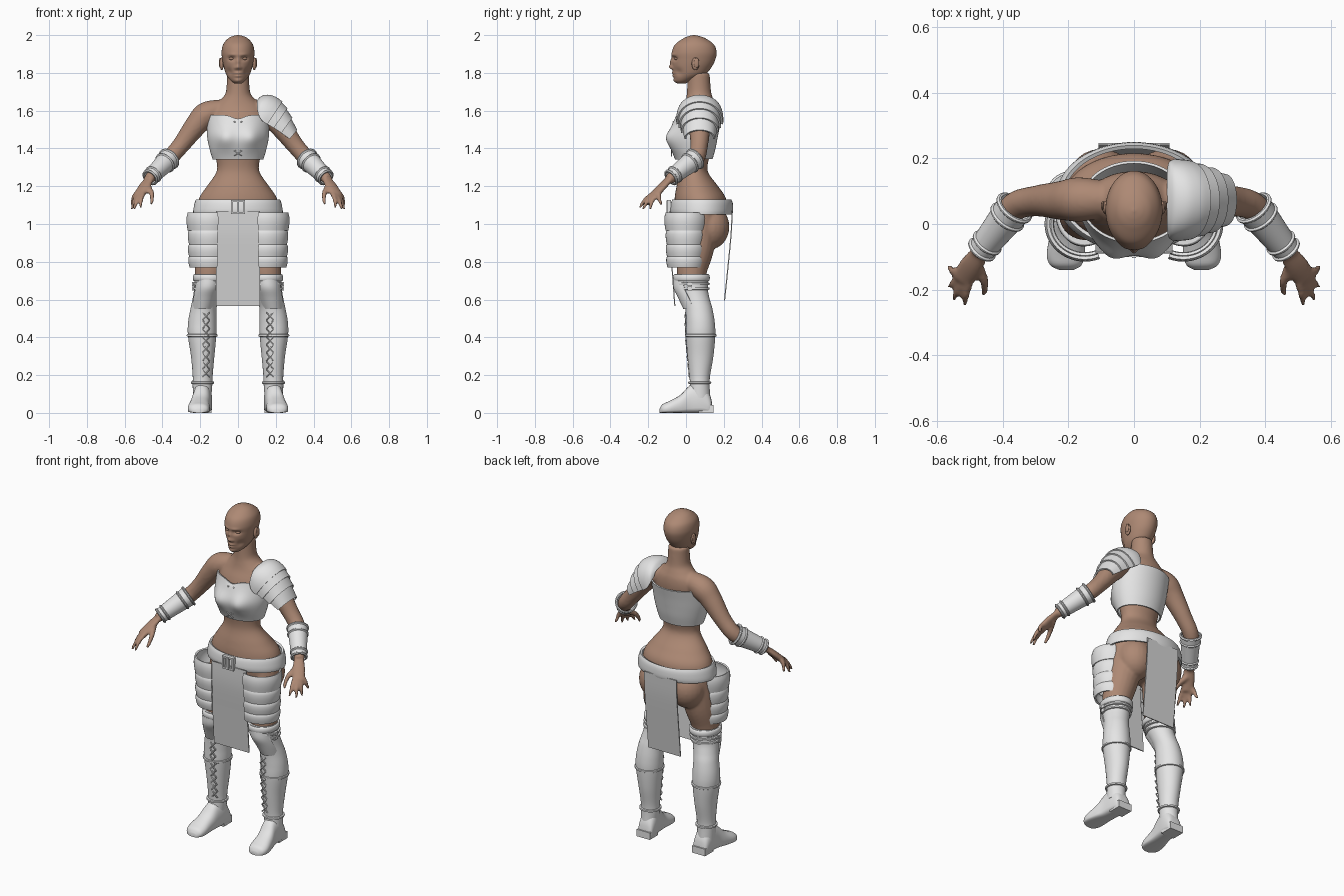
import bpy, bmesh, math
from math import sin, cos, pi, radians
from mathutils import Vector

if "Cube" in bpy.data.objects:
    bpy.data.objects.remove(bpy.data.objects["Cube"])


def material(name, r, g, b):
    m = bpy.data.materials.new(name)
    m.use_nodes = True
    m.diffuse_color = (r, g, b, 1)
    m.node_tree.nodes["Principled BSDF"].inputs["Base Color"].default_value = (r, g, b, 1)
    return m


SKIN = material("brown skin", .42, .25, .175)
ARMOUR = material("pale grey armour", .78, .78, .78)
CLOTH = material("grey cloth", .66, .66, .66)


def spline(keys, n=6):
    """Smooth interpolation through tuples."""
    out, last = [], len(keys) - 1
    for i in range(last):
        p = [keys[max(0, min(last, i + k))] for k in (-1, 0, 1, 2)]
        for j in range(n):
            t = j / n
            out.append([.5 * (2*b + (c-a)*t + (2*a - 5*b + 4*c - d)*t*t + (3*b - a - 3*c + d)*t**3)
                        for a, b, c, d in zip(*p)])
    return out + [list(keys[-1])]


def sheet(bm, rows, closed=True, cap=True, thick=0):
    """Skin a list of point rows with quads."""
    vs = [[bm.verts.new(p) for p in row] for row in rows]
    n, faces = len(vs[0]), []
    for a, b in zip(vs, vs[1:]):
        for i in range(n if closed else n - 1):
            k = (i + 1) % n
            faces.append(bm.faces.new((a[i], a[k], b[k], b[i])))
    if closed and cap:
        faces += [bm.faces.new(vs[0]), bm.faces.new(vs[-1])]
    bmesh.ops.recalc_face_normals(bm, faces=faces)
    if thick:
        bmesh.ops.solidify(bm, geom=faces, thickness=thick)


def hoops(keys, n=6, seg=40, s=1):
    """Level oval rings from (z, front y, back y, half width, centre x)."""
    return [[(s * (x + w * sin(2*pi*i/seg)), (f + b)/2 - (b - f)/2 * cos(2*pi*i/seg), z)
             for i in range(seg)] for z, f, b, w, x in spline(keys, n)]


def tube(keys, n=5, seg=20, flat=1, s=1):
    """Rings square to a path of (x, y, z, radius)."""
    pts = spline(keys, n)
    ps = [Vector((s * p[0], p[1], p[2])) for p in pts]
    whole = (ps[-1] - ps[0]).normalized()
    ref = Vector((0, 1, 0)) if abs(whole.z) > .9 else Vector((0, 0, 1))
    rows = []
    for i, p in enumerate(ps):
        t = (ps[min(i + 1, len(ps) - 1)] - ps[max(i - 1, 0)]).normalized()
        u = t.cross(ref).normalized()
        v = u.cross(t)
        rows.append([p + pts[i][3] * (u * cos(2*pi*k/seg) + v * flat * sin(2*pi*k/seg))
                     for k in range(seg)])
    return rows


def ball(bm, c, r):
    got = bmesh.ops.create_uvsphere(bm, u_segments=24, v_segments=14, radius=1)
    for v in got["verts"]:
        v.co = Vector(c) + Vector([a * b for a, b in zip(v.co, r)])


def sculpt(bm, centre, radius, push):
    """Soft push of nearby points."""
    for v in bm.verts:
        d = sum(((a - b) / r) ** 2 for a, b, r in zip(v.co, centre, radius))
        v.co += Vector(push) * math.exp(-d)


def finish(bm, name, mat, voxel=0, angle=40):
    bmesh.ops.recalc_face_normals(bm, faces=bm.faces)
    me = bpy.data.meshes.new(name)
    bm.to_mesh(me)
    bm.free()
    me.materials.append(mat)
    me.shade_smooth()
    me.set_sharp_from_angle(angle=radians(angle))
    ob = bpy.data.objects.new(name, me)
    bpy.context.collection.objects.link(ob)
    if voxel:
        r = ob.modifiers.new("blend", "REMESH")
        r.mode, r.voxel_size, r.use_smooth_shade = "VOXEL", voxel, True
        m = ob.modifiers.new("soften", "SMOOTH")
        m.factor, m.iterations = .5, 5
    return ob


def box(bm, c, size):
    for v in bmesh.ops.create_cube(bm, size=1)["verts"]:
        v.co = Vector(c) + Vector([a * b for a, b in zip(v.co, size)])


SIDES = ((1, "left"), (-1, "right"))

# Body: torso, thighs, arms and hands blended together
bm = bmesh.new()
sheet(bm, hoops([(.92, 0, .16, .11, 0), (1, -.05, .2, .2, 0), (1.08, -.06, .215, .215, 0),
                 (1.14, -.06, .21, .205, 0), (1.2, -.05, .17, .165, 0), (1.28, -.032, .115, .113, 0),
                 (1.36, -.04, .125, .12, 0), (1.46, -.06, .145, .142, 0), (1.56, -.035, .16, .15, 0),
                 (1.62, -.01, .158, .13, 0), (1.66, 0, .145, .09, 0), (1.7, .005, .133, .064, 0),
                 (1.8, .01, .125, .058, 0)]))
for s, side in SIDES:
    ball(bm, (s * .1, .125, .985), (.105, .105, .12))
    sheet(bm, tube([(.115, .075, 1.03, .1), (.135, .055, .87, .093), (.15, .03, .75, .08),
                    (.16, .03, .64, .065)], s=s))
    sheet(bm, tube([(.08, .075, 1.605, .055), (.165, .075, 1.58, .068), (.22, .072, 1.525, .06),
                    (.3, .07, 1.42, .047), (.365, .052, 1.345, .044), (.42, -.02, 1.29, .038),
                    (.475, -.09, 1.235, .027)], s=s))
    sheet(bm, tube([(.465, -.08, 1.245, .028), (.495, -.125, 1.2, .036), (.525, -.17, 1.15, .036)],
                   flat=.5, s=s))
    tips = [(.515, -.245, 1.085), (.55, -.228, 1.077), (.562, -.19, 1.077), (.562, -.13, 1.1)]
    for k, (x, y, z) in enumerate(tips):
        rx, ry = .502 + .013 * k, -.178 + .012 * k
        sheet(bm, tube([(rx, ry, 1.16, .013), ((rx + x) / 2 + .004, (ry + y) / 2 - .006, (1.17 + z) / 2, .012),
                        (x, y, z, .008)], seg=10, s=s))
    sheet(bm, tube([(.48, -.12, 1.2, .018), (.456, -.175, 1.16, .014), (.458, -.215, 1.105, .009)],
                   seg=10, s=s))
finish(bm, "body", SKIN, voxel=.008)

# Head with sculpted face
bm = bmesh.new()
sheet(bm, hoops([(1.745, -.045, 0, .02, 0), (1.76, -.058, .035, .04, 0), (1.79, -.066, .1, .062, 0),
                 (1.83, -.072, .135, .075, 0), (1.87, -.075, .155, .083, 0), (1.91, -.075, .162, .087, 0),
                 (1.95, -.058, .148, .079, 0), (1.98, -.018, .108, .055, 0), (1.994, .012, .075, .03, 0),
                 (2, .037, .045, .004, 0)], n=9, seg=80))
for s in (1, -1):
    sculpt(bm, (s * .034, -.07, 1.876), (.02, .04, .012), (0, .014, 0))
    sculpt(bm, (s * .03, -.07, 1.896), (.022, .03, .008), (0, -.005, 0))
    sculpt(bm, (s * .013, -.075, 1.826), (.008, .03, .008), (0, -.007, 0))
    sculpt(bm, (s * .05, -.045, 1.805), (.02, .03, .02), (-s * .006, .004, 0))
sculpt(bm, (0, -.075, 1.831), (.011, .04, .012), (0, -.016, 0))
sculpt(bm, (0, -.075, 1.858), (.009, .04, .02), (0, -.01, 0))
sculpt(bm, (0, -.07, 1.799), (.02, .03, .006), (0, -.008, 0))
sculpt(bm, (0, -.07, 1.783), (.018, .03, .006), (0, -.008, 0))
sculpt(bm, (0, -.055, 1.757), (.022, .03, .014), (0, -.008, 0))
for s in (1, -1):
    ball(bm, (s * .033, -.047, 1.876), (.016, .014, .009))
    ball(bm, (s * .086, .05, 1.848), (.011, .02, .034))
    ball(bm, (s * .095, .056, 1.853), (.006, .014, .026))
finish(bm, "head", SKIN, angle=70)

# Chest wrap with bust, neckline dip, rivets and lacing
bm = bmesh.new()
sheet(bm, hoops([(1.345, -.05, .133, .127, 0), (1.4, -.068, .148, .143, 0), (1.46, -.075, .16, .155, 0),
                 (1.52, -.064, .172, .157, 0), (1.575, -.05, .185, .155, 0)], seg=64), cap=False, thick=.008)
for s in (1, -1):
    sculpt(bm, (s * .073, -.085, 1.455), (.058, .07, .06), (0, -.034, 0))
sculpt(bm, (0, -.06, 1.585), (.04, .05, .03), (0, 0, -.022))
for s in (1, -1):
    ball(bm, (s * .018, -.066, 1.54), (.005, .005, .005))
    for z in (1.36, 1.385):
        sheet(bm, tube([(s * .02, -.076, z, .003), (-s * .02, -.076, z + .025, .003)], seg=6))
finish(bm, "chest_wrap", ARMOUR)

# Belt and buckle
bm = bmesh.new()
sheet(bm, hoops([(1.05, -.078, .245, .236, 0), (1.07, -.084, .25, .237, 0), (1.11, -.08, .248, .23, 0),
                 (1.13, -.072, .24, .222, 0)], n=3, seg=64), cap=False, thick=.012)
finish(bm, "belt", ARMOUR)
bm = bmesh.new()
for s in (1, -1):
    box(bm, (s * .032, -.09, 1.09), (.012, .02, .075))
    box(bm, (0, -.09, 1.09 + s * .033), (.07, .02, .01))
box(bm, (0, -.096, 1.09), (.012, .016, .07))
finish(bm, "buckle", ARMOUR)

# Hanging front and back cloths
for name, path, half in (("front_cloth", [(-.088, 1.07), (-.09, .95), (-.077, .77), (-.062, .565)], .117),
                         ("back_cloth", [(.247, 1.07), (.242, .95), (.225, .77), (.207, .595)], .108)):
    bm = bmesh.new()
    sheet(bm, [[(half * k / 4, y, z) for k in range(-4, 5)] for y, z in spline(path)],
          closed=False, thick=.006)
    finish(bm, name, CLOTH)

for s, side in SIDES:
    # Layered thigh plates, wrapped round the outer side
    for k, (top, low, rx) in enumerate([(1.06, .965, .12), (.975, .89, .113), (.9, .825, .112), (.835, .77, .11)]):
        bm = bmesh.new()
        rows = []
        for t in range(7):
            bulge = rx - .004 + .007 * sin(pi * (t / 6) ** .8) - (.005 if k and t == 0 else 0)
            rows.append([(s * (.15 + bulge * cos(radians(a))), (bulge - .008) * sin(radians(a)),
                          top + (low - top) * t / 6) for a in range(-112, 71, 7)])
        sheet(bm, rows, closed=False, thick=.01)
        finish(bm, f"{side}_thigh_plate_{k + 1}", ARMOUR)

    # Tall boot shaft
    bm = bmesh.new()
    shaft = [(.735, -.062, .118, .081, .15), (.7, -.058, .118, .079, .152), (.65, -.04, .116, .073, .16),
             (.6, -.018, .126, .069, .172), (.55, -.004, .14, .069, .183), (.48, 0, .152, .075, .189),
             (.41, 0, .155, .075, .19), (.3, .008, .145, .062, .187), (.2, .018, .128, .053, .187),
             (.15, .02, .125, .052, .188), (.08, .015, .128, .048, .19)]
    sheet(bm, hoops(shaft, s=s))
    finish(bm, f"{side}_boot_shaft", ARMOUR)

    # Cuff, knee straps, calf and ankle bands
    bm = bmesh.new()
    for z, high, out in ((.715, .036, .007), (.683, .014, .008), (.658, .014, .008), (.41, .014, .006), (.16, .014, .008)):
        z0, f, b, w, x = min(spline(shaft, 12), key=lambda r: abs(r[0] - z))
        sheet(bm, hoops([(z - high/2, f, b, w, x), (z - high/3, f - out, b + out, w + out, x),
                         (z + high/3, f - out, b + out, w + out, x), (z + high/2, f, b, w, x)], n=2, s=s))
    for z in (.658, .683):
        box(bm, (s * .236, .02, z), (.016, .026, .02))
    finish(bm, f"{side}_boot_bands", ARMOUR)

    # Knee guard
    bm = bmesh.new()
    guard = spline([(.705, -.068, .07, .155), (.66, -.066, .068, .162), (.61, -.042, .066, .174), (.55, -.014, .06, .185)], 4)
    sheet(bm, [[(s * (x + w * sin(radians(a))), f + .085 * (1 - cos(radians(a))), z)
                for a in range(-70, 71, 10)] for z, f, w, x in guard], closed=False, thick=.008)
    finish(bm, f"{side}_knee_guard", ARMOUR)

    # Crossed shin lacing
    bm = bmesh.new()
    for k in range(8):
        z = .19 + .043 * k
        f = min(spline(shaft, 12), key=lambda r: abs(r[0] - z))[1]
        for d in (1, -1):
            sheet(bm, tube([(.168 - d * .018, f - .001, z, .004), (.168, f - .003, z + .02, .004),
                            (.168 + d * .018, f - .001, z + .04, .004)], n=2, seg=6, s=s))
    finish(bm, f"{side}_lacing", ARMOUR)

    # Foot and heel block
    bm = bmesh.new()
    foot = spline([(.138, .05, .035, .182), (.125, .1, .046, .184), (.08, .165, .05, .187), (.02, .145, .049, .193),
                   (-.03, .095, .053, .202), (-.09, .062, .058, .208), (-.125, .045, .048, .208), (-.14, .022, .022, .206)], 4)
    rows = []
    for y, h, w, x in foot:
        ring = [(cos(2*pi*i/28), sin(2*pi*i/28)) for i in range(28)]
        rows.append([(s * (x + w * math.copysign(abs(c) ** .75, c)), y,
                      h * .4 + (h * .6 * d if d > 0 else -h * .4 * abs(d) ** .35)) for c, d in ring])
    sheet(bm, rows)
    box(bm, (s * .185, .105, .021), (.088, .08, .042))
    finish(bm, f"{side}_foot", ARMOUR)

    # Forearm guard with raised rims
    bm = bmesh.new()
    a, b = Vector((.362, .053, 1.348, .057)), Vector((.468, -.083, 1.243, .041))
    sheet(bm, tube([a, b], n=4, seg=32, s=s), cap=False, thick=.006)
    for t0 in (0, .2, .78, .93):
        band = [a.lerp(b, t0 + .07 * j / 3) + Vector((0, 0, 0, .006 * (j in (1, 2)))) for j in range(4)]
        sheet(bm, tube(band, n=1, seg=32, s=s), cap=False, thick=.006)
    finish(bm, f"{side}_forearm_guard", ARMOUR)

# Left shoulder guard: cap and three overlapping plates, (top x, top z, edge x, edge z, half depth)
layers = [[(.1, 1.655, .1, 1.615, .085), (.125, 1.678, .105, 1.59, .112), (.165, 1.684, .115, 1.565, .122),
           (.205, 1.67, .13, 1.545, .125), (.235, 1.648, .155, 1.528, .122)],
          [(.225, 1.65, .145, 1.535, .114), (.262, 1.612, .19, 1.508, .112)],
          [(.252, 1.615, .18, 1.515, .102), (.288, 1.562, .23, 1.482, .1)],
          [(.278, 1.565, .22, 1.488, .09), (.314, 1.498, .274, 1.45, .08)]]
for k, keys in enumerate(layers):
    bm = bmesh.new()
    sheet(bm, [[(ex + (tx - ex) * sin(pi * i / 28) ** .85, .073 - d * cos(pi * i / 28),
                 ez + (tz - ez) * sin(pi * i / 28) ** .85) for i in range(29)]
               for tx, tz, ex, ez, d in spline(keys, 5)], closed=False, thick=.009)
    finish(bm, f"left_shoulder_plate_{k + 1}", ARMOUR)
